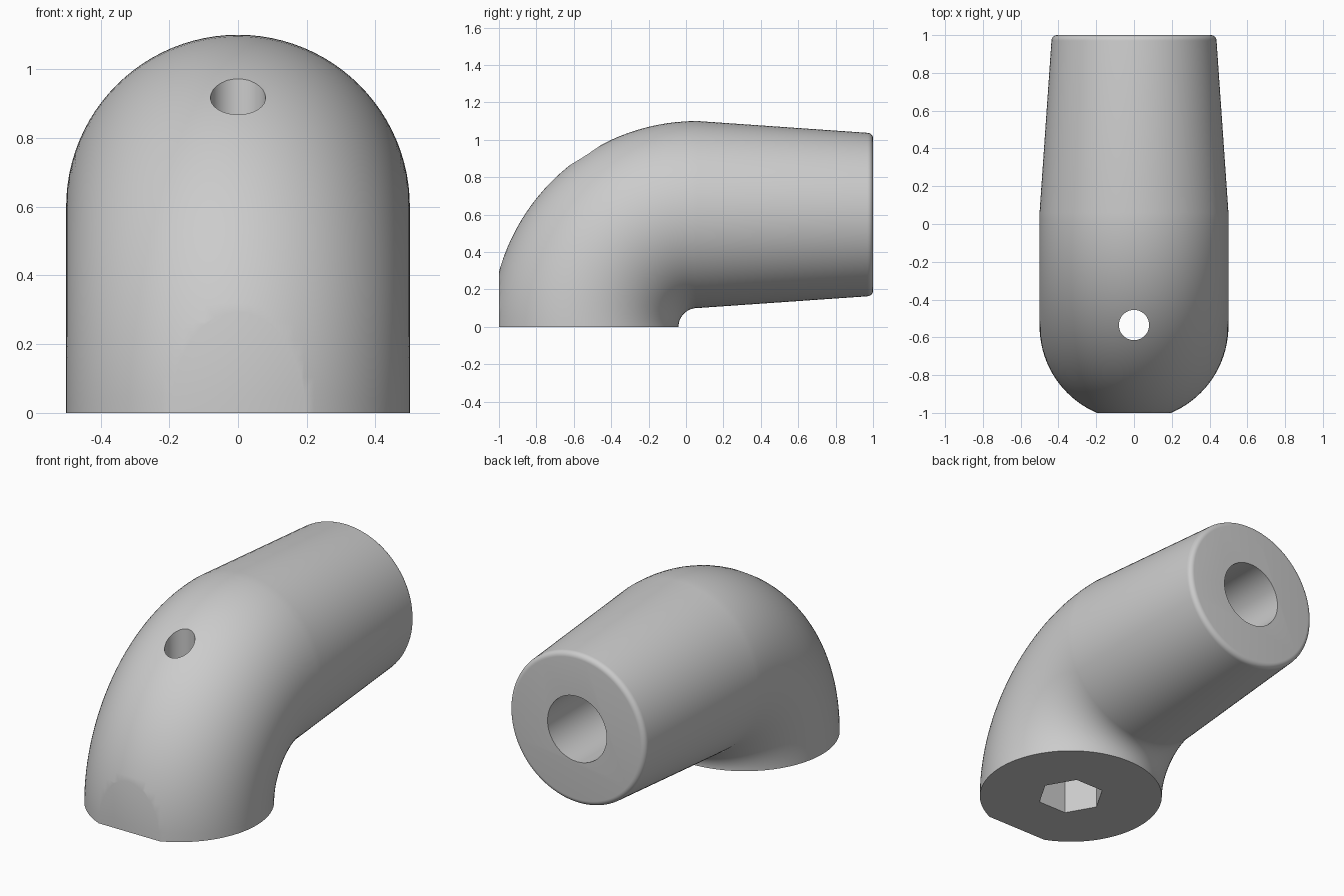
import bpy
import bmesh
import math

if "Cube" in bpy.data.objects:
    bpy.data.objects.remove(bpy.data.objects["Cube"], do_unlink=True)

SIDES, STEPS = 96, 32
TUBE_R, BEND_R, BEND_Y = 0.5, 0.6, 0.06
END_R, FILLET = 0.437, 0.03

grey = bpy.data.materials.new("plain grey")
grey.use_nodes = True
grey.diffuse_color = (0.6, 0.6, 0.6, 1)
grey.node_tree.nodes["Principled BSDF"].inputs["Base Color"].default_value = (0.6, 0.6, 0.6, 1)

# Each section: centre y, centre z, tilt of the ring, ring radius
sections = []
for i in range(STEPS + 1):
    a = math.pi / 2 * i / STEPS
    sections.append((BEND_Y - BEND_R * math.cos(a), BEND_R * math.sin(a), a, TUBE_R))
# Tapered arm closing with a rounded rim
for i in range(7):
    t = math.pi / 2 * i / 6
    sections.append((1 - FILLET + FILLET * math.sin(t), BEND_R, math.pi / 2,
                     END_R - FILLET + FILLET * math.cos(t)))

# Elbow body: rings swept along the bend and the arm
bm = bmesh.new()
rings = []
for y, z, tilt, r in sections:
    ring = []
    for k in range(SIDES):
        t = 2 * math.pi * k / SIDES
        out = r * math.cos(t)
        ring.append(bm.verts.new((r * math.sin(t), y - out * math.cos(tilt),
                                  z + out * math.sin(tilt))))
    rings.append(ring)
for low, high in zip(rings, rings[1:]):
    for k in range(SIDES):
        n = (k + 1) % SIDES
        bm.faces.new((low[k], low[n], high[n], high[k]))
bm.faces.new(rings[0])
bm.faces.new(rings[-1])
bmesh.ops.recalc_face_normals(bm, faces=bm.faces)
mesh = bpy.data.meshes.new("elbow_connector")
bm.to_mesh(mesh)
bm.free()
elbow = bpy.data.objects.new("elbow_connector", mesh)
bpy.context.collection.objects.link(elbow)
mesh.materials.append(grey)


def cut(cutter):
    """Subtract a cutter from the elbow, then discard it."""
    cutter.hide_render = True
    cutter.data.materials.append(grey)
    mod = elbow.modifiers.new("cut", 'BOOLEAN')
    mod.operation, mod.solver, mod.object = 'DIFFERENCE', 'EXACT', cutter
    bpy.context.view_layer.objects.active = elbow
    bpy.ops.object.modifier_apply(modifier=mod.name)
    bpy.data.objects.remove(cutter, do_unlink=True)


def prism(sides, radius, depth, location, rotation=(0, 0, 0)):
    bpy.ops.mesh.primitive_cylinder_add(vertices=sides, radius=radius, depth=depth,
                                        location=location, rotation=rotation)
    return bpy.context.object


# Flat on the front of the bend
bpy.ops.mesh.primitive_cube_add(size=2, location=(0, -2, 0))
cut(bpy.context.object)
# Bore in the arm end
cut(prism(64, 0.19, 1.2, (0, 1, BEND_R), (math.pi / 2, 0, 0)))
# Hexagonal socket underneath, corners towards the sides
centre_y = BEND_Y - BEND_R
cut(prism(6, 0.183, 0.8, (0, centre_y, 0), (0, 0, math.pi / 6)))
# Vertical screw hole
cut(prism(48, 0.08, 3, (0, centre_y + 0.005, 0.5)))

bpy.ops.object.select_all(action='DESELECT')
elbow.select_set(True)
bpy.context.view_layer.objects.active = elbow
bpy.ops.object.shade_smooth_by_angle(angle=math.radians(30))
